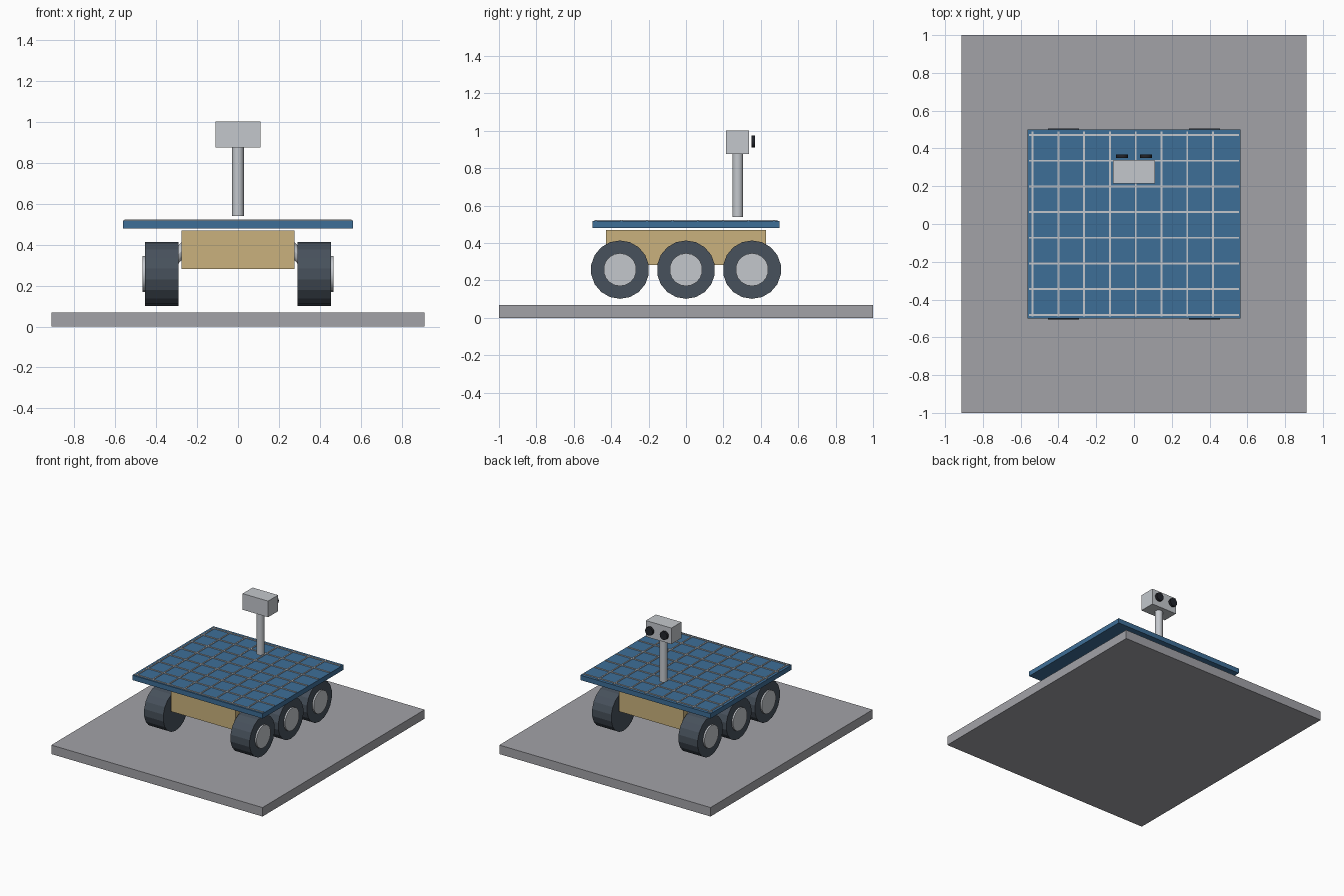
import bpy
from math import pi
from mathutils import Vector

cube = bpy.data.objects.get("Cube")
if cube:
    bpy.data.objects.remove(cube, do_unlink=True)


def material(name, srgb):
    col = [(c / 255) ** 2.2 for c in srgb] + [1]
    mat = bpy.data.materials.new(name)
    mat.use_nodes = True
    mat.diffuse_color = col
    mat.node_tree.nodes["Principled BSDF"].inputs["Base Color"].default_value = col
    return mat


GROUND = material("ground grey", (161, 161, 166))
GOLD = material("gold foil", (200, 176, 124))
BLUE = material("solar blue", (64, 110, 150))
RUBBER = material("dark rubber", (73, 82, 92))
METAL = material("light metal", (194, 198, 203))
LENS = material("lens black", (38, 40, 46))


def finish(name, mat):
    obj = bpy.context.object
    obj.name = name
    obj.data.materials.append(mat)
    return obj


def box(name, mat, low, high):
    low, high = Vector(low), Vector(high)
    bpy.ops.mesh.primitive_cube_add(size=1, location=(low + high) / 2)
    obj = finish(name, mat)
    obj.scale = high - low
    bpy.ops.object.transform_apply(location=False, rotation=False, scale=True)
    return obj


def rod(name, mat, start, end, radius, sides, smooth=True):
    start, end = Vector(start), Vector(end)
    axis = end - start
    bpy.ops.mesh.primitive_cylinder_add(
        vertices=sides, radius=radius, depth=axis.length, location=(start + end) / 2,
        rotation=axis.to_track_quat("Z", "Y").to_euler())
    obj = finish(name, mat)
    if smooth:
        bpy.ops.object.shade_smooth_by_angle(angle=pi / 6)
    return obj


# Ground slab, body and solar deck
box("ground_slab", GROUND, (-0.912, -1, 0), (0.912, 1, 0.07))
box("body", GOLD, (-0.277, -0.428, 0.283), (0.277, 0.428, 0.47))
box("solar_panel", BLUE, (-0.563, -0.5, 0.48), (0.563, 0.5, 0.518))

# Cell dividers on the deck
for i in range(8):
    x = -0.537 + i * 0.1365
    y = -0.481 + i * 0.136
    box("divider_long", METAL, (x - 0.005, -0.49, 0.516), (x + 0.005, 0.49, 0.523))
    box("divider_cross", METAL, (-0.556, y - 0.005, 0.516), (0.556, y + 0.005, 0.523))

# Six wheels with hub caps and suspension struts
for side, label in ((-1, "right"), (1, "left")):
    for y, place in ((-0.353, "front"), (0, "middle"), (0.353, "rear")):
        tag = f"{place}_{label}"
        rod("wheel_" + tag, RUBBER, (side * 0.29, y, 0.258), (side * 0.456, y, 0.258), 0.156, 18, False)
        rod("hub_" + tag, METAL, (side * 0.455, y, 0.258), (side * 0.468, y, 0.258), 0.088, 18)
        rod("strut_" + tag, METAL, (side * 0.25, y, 0.4), (side * 0.37, y, 0.262), 0.029, 12)

# Mast, camera head and lenses
rod("mast", METAL, (0, 0.277, 0.54), (0, 0.277, 0.88), 0.029, 16)
box("camera_head", METAL, (-0.11, 0.214, 0.877), (0.11, 0.337, 1.003))
for x in (-0.063, 0.063):
    rod("camera_lens", LENS, (x, 0.35, 0.942), (x, 0.369, 0.942), 0.032, 16)
